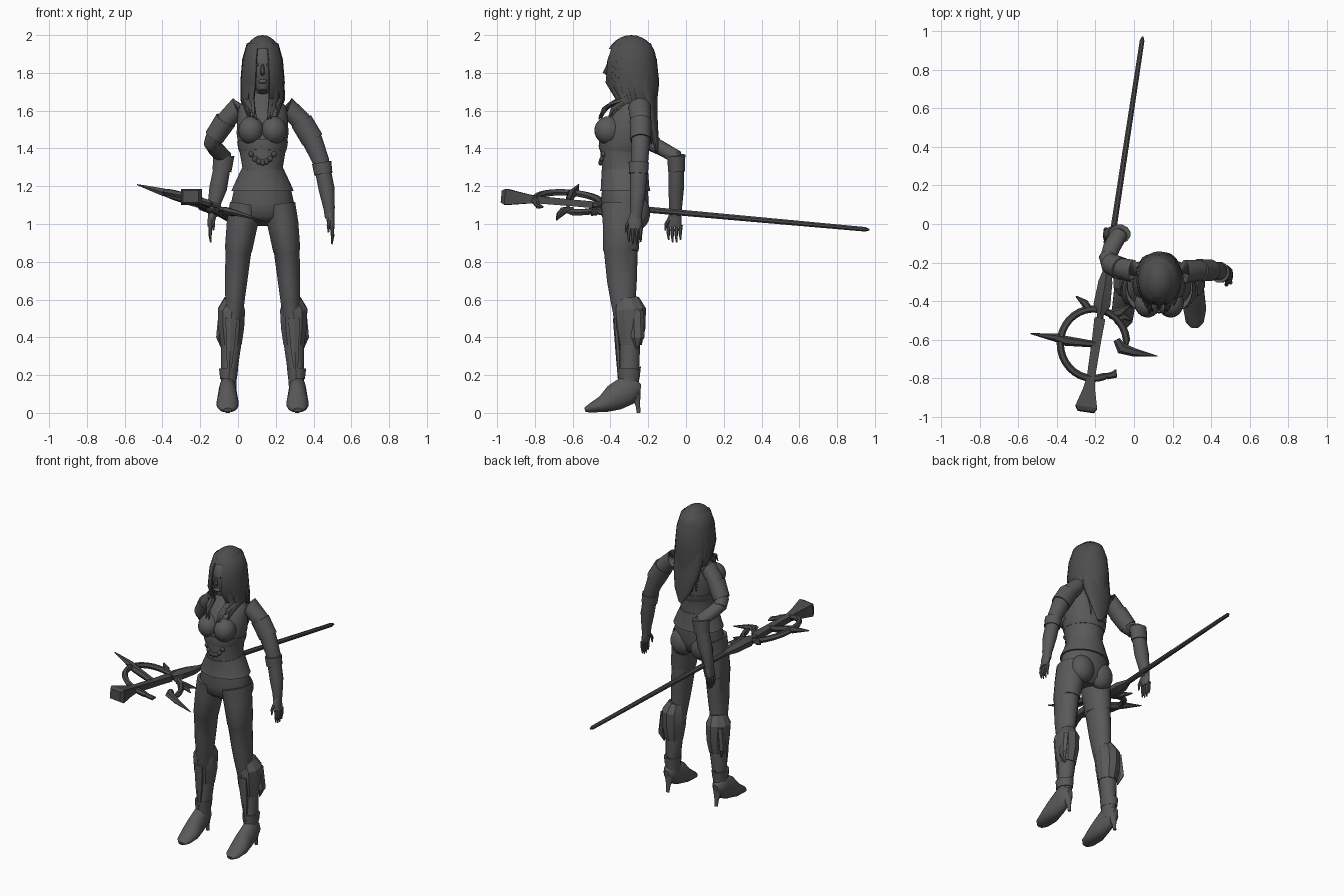
import bpy, bmesh, math, random
from mathutils import Vector

random.seed(4)
CX = 0.13  # middle of the figure


def material(name, v):
    m = bpy.data.materials.new(name)
    m.diffuse_color = (v, v, v, 1)
    return m


BODY = material("charcoal grey", 0.10)
HAIR = material("dark hair grey", 0.075)
METAL = material("dark metal grey", 0.07)
DARK = material("near black", 0.03)


def finish(name, bm, mat, angle=40):
    bmesh.ops.recalc_face_normals(bm, faces=bm.faces)
    me = bpy.data.meshes.new(name)
    bm.to_mesh(me)
    bm.free()
    me.materials.append(mat)
    ob = bpy.data.objects.new(name, me)
    bpy.context.collection.objects.link(ob)
    bpy.ops.object.select_all(action='DESELECT')
    ob.select_set(True)
    bpy.context.view_layer.objects.active = ob
    bpy.ops.object.shade_smooth_by_angle(angle=math.radians(angle))
    return ob


def tube(name, stations, mat=BODY, n=16, ref=(1, 0, 0), angle=40):
    """Elliptical sections (x, y, z, a, b) lofted along a path; a lies along ref."""
    pts = [Vector(s[:3]) for s in stations]
    bm = bmesh.new()
    rings = []
    for i, s in enumerate(stations):
        t = (pts[min(i + 1, len(pts) - 1)] - pts[max(i - 1, 0)]).normalized()
        r = Vector(ref)
        u = (r - t * r.dot(t)).normalized()
        v = t.cross(u)
        rings.append([bm.verts.new(pts[i] + u * s[3] * math.cos(k) + v * s[4] * math.sin(k))
                      for k in [2 * math.pi * (j + 0.5) / n for j in range(n)]])
    for p, q in zip(rings, rings[1:]):
        for j in range(n):
            bm.faces.new((p[j], p[(j + 1) % n], q[(j + 1) % n], q[j]))
    bm.faces.new(rings[0])
    bm.faces.new(rings[-1])
    return finish(name, bm, mat, angle)


def ball(name, c, r, mat=BODY, keep=None):
    bm = bmesh.new()
    bmesh.ops.create_uvsphere(bm, u_segments=24, v_segments=14, radius=1)
    for v in bm.verts:
        v.co = Vector([c[i] + r[i] * v.co[i] for i in range(3)])
    if keep:
        bad = [f for f in bm.faces if not keep(f.calc_center_median())]
        bmesh.ops.delete(bm, geom=bad, context='FACES')
    return finish(name, bm, mat, 60)


# Torso, bust and bodice trims
torso = [(1.0, -.335, .09, .07), (1.03, -.33, .155, .11), (1.1, -.325, .17, .127),
         (1.2, -.322, .148, .122), (1.3, -.325, .108, .12), (1.4, -.33, .125, .128),
         (1.48, -.315, .138, .128), (1.55, -.3, .135, .112), (1.62, -.275, .125, .085),
         (1.66, -.265, .085, .066), (1.70, -.27, .045, .046), (1.78, -.29, .042, .046)]
tube("torso", [(CX, y, z, a, b) for z, y, a, b in torso], n=28)
tube("bodice_skirt_edge", [(CX, -.322, 1.175, .166, .134), (CX, -.322, 1.2, .155, .128),
                           (CX, -.325, 1.29, .113, .124)], n=28)
tube("underbust_band", [(CX, -.33, 1.385, .124, .13), (CX, -.329, 1.4, .13, .135),
                        (CX, -.325, 1.435, .135, .135)], n=28)
for s in (-1, 1):
    ball("breast", (CX + s * .06, -.41, 1.495), (.068, .075, .075))
    ball("buttock", (CX + s * .075, -.255, 1.06), (.08, .065, .09))
for i in range(7):
    a = (i - 3) / 3
    ball("belly_ornament", (CX + .06 * a, -.452 + .015 * a * a, 1.325 + .045 * a * a),
         (.014, .012, .016), METAL)

# Legs, boots and heels, one per side
for s in (-1, 1):
    X = lambda o: CX + s * o
    leg = [(.09, -.335, 1.1, .085, .115), (.108, -.34, 1.0, .083, .102),
           (.128, -.345, .86, .073, .095), (.128, -.345, .855, .069, .09),
           (.14, -.339, .7, .06, .08), (.146, -.333, .6, .052, .068), (.16, -.315, .45, .048, .055)]
    tube("leg", [(X(o), y, z, a, b) for o, y, z, a, b in leg], n=20)
    boot = [(.165, -.3, .47, .05, .055), (.165, -.296, .38, .056, .055),
            (.172, -.298, .28, .048, .053), (.178, -.3, .19, .042, .052), (.182, -.31, .1, .042, .06)]
    tube("boot_shaft", [(X(o), y, z, a, b) for o, y, z, a, b in boot])
    cuff = [(.155, -.312, .6, .05, .064), (.165, -.3, .545, .076, .088),
            (.166, -.296, .45, .072, .082), (.166, -.296, .36, .058, .062)]
    tube("boot_cuff", [(X(o), y, z, a, b) for o, y, z, a, b in cuff], n=10, angle=25)
    tube("boot_cuff_point", [(X(.215), -.26, .54, .02, .035), (X(.232), -.255, .4, .016, .035),
                             (X(.215), -.26, .34, .004, .006)], n=6, angle=25)
    tube("shin_point", [(X(.165), -.375, .5, .035, .012), (X(.172), -.36, .33, .025, .014),
                        (X(.178), -.355, .17, .004, .005)], n=6, angle=25)
    tube("ankle_collar", [(X(.18), -.3, .235, .052, .062), (X(.18), -.302, .18, .046, .058)], n=12)
    tube("ankle_point", [(X(.18), -.27, .19, .025, .012), (X(.18), -.24, .245, .003, .003)], n=6)
    foot = [(-.535, .015, .022, .012), (-.51, .024, .047, .023), (-.44, .046, .06, .046),
            (-.38, .08, .053, .072), (-.31, .12, .046, .08), (-.265, .128, .04, .058),
            (-.24, .125, .018, .025)]
    tube("foot", [(X(.185), y, z, a, b) for y, z, a, b in foot])
    tube("heel", [(X(.183), -.27, .11, .033, .03), (X(.183), -.255, .04, .014, .012),
                  (X(.183), -.25, 0, .011, .01)], n=10)


def hand(p, lean):
    """Palm, four fingers and a thumb hanging from the wrist p."""
    x, y, z = p
    tube("palm", [(x, y, z + .02, .022, .026), (x + lean * .4, y - .005, z - .03, .022, .038),
                  (x + lean, y - .005, z - .075, .016, .036)], n=12)
    for i in range(4):
        fy = y - .035 + .021 * i
        d = .075 + .012 * (i in (1, 2))
        tube("finger", [(x + lean, fy, z - .065, .011, .011),
                        (x + lean * 1.3, fy - .004, z - .07 - d * .5, .01, .01),
                        (x + lean, fy - .002, z - .07 - d, .004, .004)], n=8)
    tube("thumb", [(x, y - .025, z - .02, .012, .012), (x - lean * .5, y - .05, z - .06, .01, .01),
                   (x - lean * .5, y - .055, z - .095, .004, .004)], n=8)


# Straight arm
tube("left_upper_arm", [(.2, -.25, 1.6, .06, .06), (.265, -.245, 1.615, .055, .06),
                        (.33, -.24, 1.55, .055, .055), (.395, -.24, 1.44, .055, .05),
                        (.44, -.245, 1.33, .045, .045), (.45, -.25, 1.26, .04, .042)])
tube("left_sleeve_band", [(.335, -.24, 1.545, .061, .059), (.395, -.24, 1.445, .061, .056)])
tube("left_glove_cuff", [(.443, -.25, 1.325, .053, .055), (.452, -.252, 1.265, .05, .052)], n=12)
tube("left_forearm", [(.45, -.25, 1.28, .043, .045), (.47, -.255, 1.18, .043, .043),
                      (.483, -.262, 1.08, .03, .034), (.485, -.265, 1.03, .025, .03)])
hand((.485, -.265, 1.05), .012)

# Bent arm reaching back to the staff
tube("right_upper_arm", [(.07, -.25, 1.6, .06, .06), (-.005, -.245, 1.615, .055, .06),
                         (-.07, -.23, 1.54, .052, .055), (-.13, -.2, 1.45, .045, .048),
                         (-.14, -.165, 1.42, .042, .043)])
tube("right_sleeve_band", [(-.065, -.232, 1.55, .058, .06), (-.125, -.205, 1.46, .053, .055)])
tube("right_elbow", [(-.14, -.19, 1.43, .04, .042), (-.115, -.12, 1.395, .045, .038),
                     (-.08, -.06, 1.36, .045, .04), (-.08, -.045, 1.29, .045, .04)])
tube("right_glove_cuff", [(-.075, -.052, 1.365, .058, .05), (-.085, -.05, 1.28, .052, .046)], n=12)
tube("right_forearm", [(-.082, -.052, 1.31, .045, .042), (-.105, -.052, 1.19, .048, .042),
                       (-.13, -.055, 1.09, .032, .035), (-.135, -.055, 1.04, .025, .03)])
hand((-.135, -.055, 1.06), -.01)

# Head and face
ball("head", (CX, -.325, 1.83), (.078, .095, .13))
tube("jaw", [(CX, -.34, 1.8, .062, .075), (CX, -.35, 1.74, .05, .062), (CX, -.365, 1.7, .025, .035)])
tube("nose", [(CX, -.412, 1.845, .008, .008), (CX, -.43, 1.80, .013, .012), (CX, -.415, 1.79, .008, .005)], n=8)
ball("lips", (CX, -.413, 1.755), (.024, .012, .011))
for s in (-1, 1):
    ball("eye", (CX + s * .032, -.409, 1.843), (.018, .008, .009), DARK)

# Hair cap open at the face, a long back mass and loose strands
ball("hair_cap", (CX, -.29, 1.87), (.1, .132, .13), HAIR,
     keep=lambda c: not (c.y < -.33 and c.z < 1.93 and abs(c.x - CX) < .06))
tube("hair_back", [(CX, -.27, 1.92, .085, .09), (CX, -.25, 1.82, .102, .085),
                   (CX, -.225, 1.7, .108, .065), (CX, -.19, 1.58, .095, .04),
                   (CX + .01, -.163, 1.46, .06, .018), (CX + .02, -.155, 1.38, .015, .008)], HAIR, n=20)
COUNT = 34
for i in range(COUNT):
    a = math.radians(-62 + 304 * i / (COUNT - 1))  # from one side of the face around the back
    c, s = math.cos(a), math.sin(a)
    j = random.uniform(-.008, .008)
    back = max(0, s)
    end = 1.575 - .17 * back + random.uniform(-.03, .05)
    P = [(.03, 1.985, .008), (.78, 1.95, .016), (1.0, 1.87, .02), (1.1, 1.75, .02)]
    st = [(CX + .1 * c * k, -.29 + .128 * s * k, z, w, .008) for k, z, w in P]
    st += [(CX + .108 * c + j, -.27 + .105 * s + .005 * back, 1.66, .017, .009),
           (CX + .09 * c + j, -.27 + .11 * s - (.07 if s < 0 else 0), (1.66 + end) / 2, .012, .008),
           (CX + .075 * c + j * 2, -.27 + .115 * s - (.09 if s < 0 else 0), end, .003, .003)]
    tube("hair_strand", st, HAIR, n=6, ref=(-s, c, .05), angle=60)


# Staff: shaft, flared end and collar
def on_staff(y):
    f = (y + .97) / 1.94
    return (-.25 + .295 * f, y, 1.145 - .175 * f)


def staff(name, parts, n=8):
    tube(name, [(*on_staff(y), a, b) for y, a, b in parts], METAL, n=n, angle=25)


staff("staff_shaft", [(.972, .004, .004), (.95, .013, .013), (.5, .015, .015), (-.3, .018, .018),
                      (-.9, .02, .02)])
staff("staff_collar", [(-.22, .018, .018), (-.3, .042, .03), (-.42, .05, .035), (-.47, .02, .02)], 6)
staff("staff_head", [(-.49, .04, .025), (-.6, .034, .025), (-.8, .03, .028), (-.86, .045, .04),
                     (-.95, .08, .06), (-.972, .06, .045)], 4)


# Tilted open ring with horns and side blades
def tilt(x, y):
    return (x, y, 1.115 - .3 * (x + .21) - .07 * (y + .62))


def blade(name, parts, ref=(0, 0, 1)):
    tube(name, [(*tilt(x, y), h, w) for x, y, h, w in parts], METAL, n=6, ref=ref, angle=25)


ring = []
for i in range(29):
    a = math.radians(-5 + 305 * i / 28)
    w = .019 if 0 < i < 28 else .006
    ring.append((-.21 + .172 * math.cos(a), -.62 + .18 * math.sin(a), w, w))
blade("staff_ring", ring)
blade("ring_tail_horn", [(-.14, -.79, .014, .016), (-.1, -.78, .014, .02), (-.095, -.755, .004, .004)])
blade("left_blade", [(-.19, -.625, .022, .016), (-.36, -.605, .024, .026), (-.4, -.59, .022, .022),
                     (-.535, -.568, .003, .003)])
blade("right_blade", [(-.09, -.6, .014, .018), (-.065, -.645, .018, .03), (.0, -.665, .016, .022),
                      (.12, -.685, .003, .003)])
blade("left_horn", [(-.23, -.45, .016, .02), (-.255, -.41, .016, .02), (-.30, -.375, .004, .004)])
blade("right_horn", [(-.13, -.47, .016, .022), (-.08, -.46, .016, .026), (-.02, -.42, .004, .004)])
blade("lower_horn", [(-.1, -.5, .014, .018), (-.05, -.48, .014, .018), (-.01, -.5, .004, .004)])
